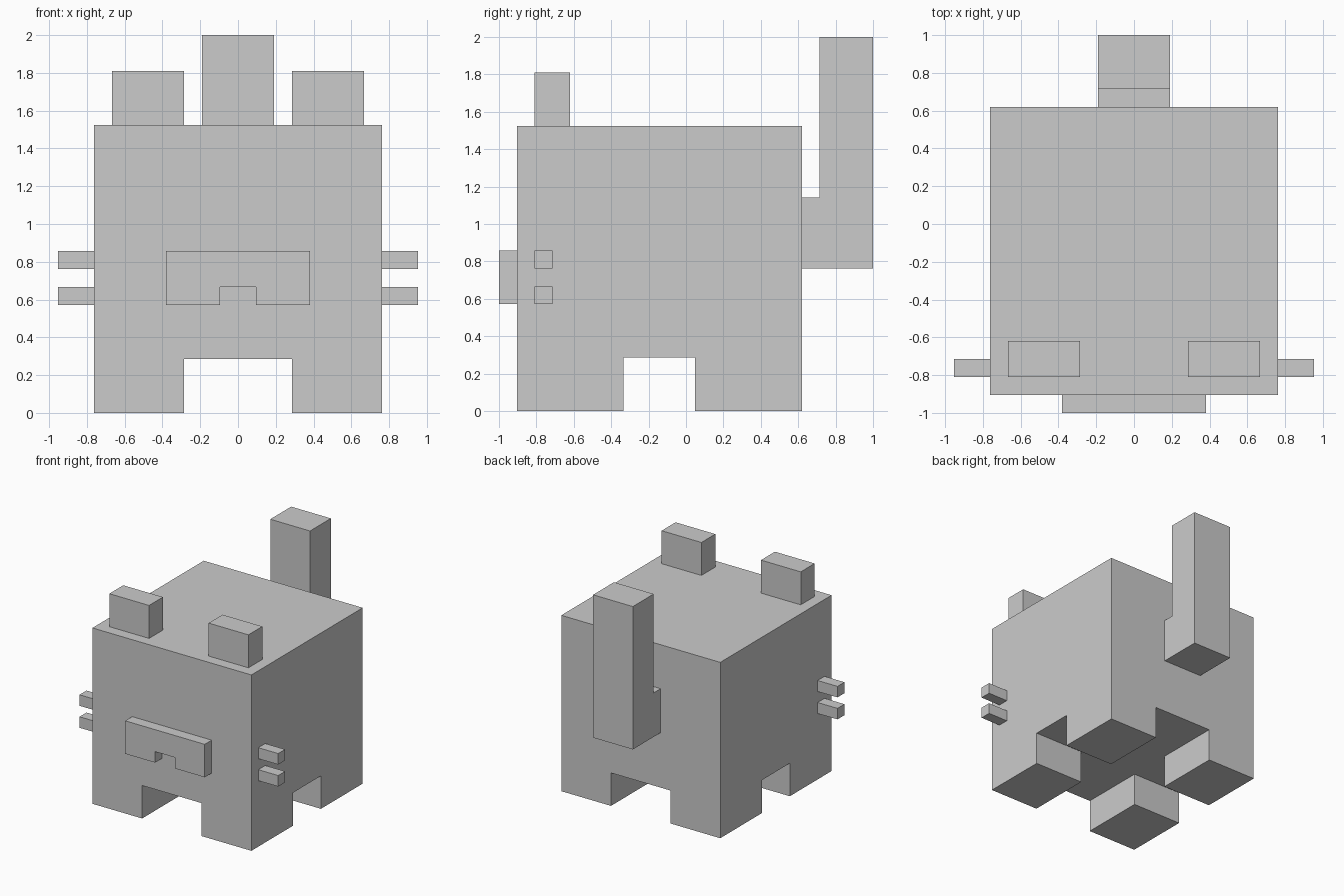
import bpy
import bmesh
from mathutils import Vector

if "Cube" in bpy.data.objects:
    bpy.data.objects.remove(bpy.data.objects["Cube"])

U = 2 / 21  # the whole model sits on a 21-step block grid


def finish(name, bm):
    bmesh.ops.scale(bm, vec=(U, U, U), verts=bm.verts)
    bmesh.ops.recalc_face_normals(bm, faces=bm.faces)
    mesh = bpy.data.meshes.new(name)
    bm.to_mesh(mesh)
    bm.free()
    obj = bpy.data.objects.new(name, mesh)
    bpy.context.collection.objects.link(obj)
    return obj


def add_box(bm, lo, hi):
    verts = bmesh.ops.create_cube(bm, size=1)["verts"]
    lo, hi = Vector(lo), Vector(hi)
    for v in verts:
        v.co = (lo + hi) / 2 + v.co * (hi - lo)


def box(name, lo, hi):
    bm = bmesh.new()
    add_box(bm, lo, hi)
    return finish(name, bm)


def prism(name, points, offset):
    bm = bmesh.new()
    face = bm.faces.new([bm.verts.new(p) for p in points])
    new = bmesh.ops.extrude_face_region(bm, geom=[face], use_keep_orig=True)["geom"]
    bmesh.ops.translate(bm, vec=offset,
                        verts=[g for g in new if isinstance(g, bmesh.types.BMVert)])
    return finish(name, bm)


# Body: block cut into a 3 x 3 plan, four corner legs pulled down from the belly
bm = bmesh.new()
add_box(bm, (-8, -9.5, 3), (8, 6.5, 16))
for co, no in (((-3, 0, 0), (1, 0, 0)), ((3, 0, 0), (1, 0, 0)),
               ((0, -3.5, 0), (0, 1, 0)), ((0, 0.5, 0), (0, 1, 0))):
    bmesh.ops.bisect_plane(bm, geom=bm.verts[:] + bm.edges[:] + bm.faces[:],
                           plane_co=co, plane_no=no)
bm.normal_update()
corners = []
for f in bm.faces:
    c = f.calc_center_median()
    if f.normal.z < -0.5 and abs(c.x) > 3 and not -3.5 < c.y < 0.5:
        corners.append(f)
for f in bmesh.ops.extrude_discrete_faces(bm, faces=corners)["faces"]:
    # extrude_discrete leaves loose copies, so bridge each one by a leg wall
    top = [v.co.copy() for v in f.verts]
    for v in f.verts:
        v.co.z = 0
    n = len(top)
    low = list(f.verts)
    high = [bm.verts.new(p) for p in top]
    if not any(len(e.link_faces) > 1 for e in f.edges):
        for i in range(n):
            j = (i + 1) % n
            bm.faces.new((low[i], low[j], high[j], high[i]))
bmesh.ops.remove_doubles(bm, verts=bm.verts, dist=0.001)
bmesh.ops.delete(bm, geom=[v for v in bm.verts if not v.link_faces], context="VERTS")
bmesh.ops.recalc_face_normals(bm, faces=bm.faces)
bmesh.ops.dissolve_limit(bm, angle_limit=0.01, verts=bm.verts, edges=bm.edges)
finish("body_and_legs", bm)

# Muzzle with a mouth notch
prism("muzzle", [(x, -10.5, z) for x, z in
                 ((-4, 6), (-1, 6), (-1, 7), (1, 7), (1, 6), (4, 6), (4, 9), (-4, 9))],
      (0, 1, 0))

# Tail: short root bending into a tall upright block
prism("tail", [(-2, y, z) for y, z in
               ((6.5, 8), (10.5, 8), (10.5, 21), (7.5, 21), (7.5, 12), (6.5, 12))],
      (4, 0, 0))

# Ears and whiskers on both sides
for side, s in (("left", -1), ("right", 1)):
    x0, x1 = sorted((3 * s, 7 * s))
    box(f"{side}_ear", (x0, -8.5, 16), (x1, -6.5, 19))
    x0, x1 = sorted((8 * s, 10 * s))
    for level, z in (("lower", 6), ("upper", 8)):
        box(f"{side}_{level}_whisker", (x0, -8.5, z), (x1, -7.5, z + 1))
